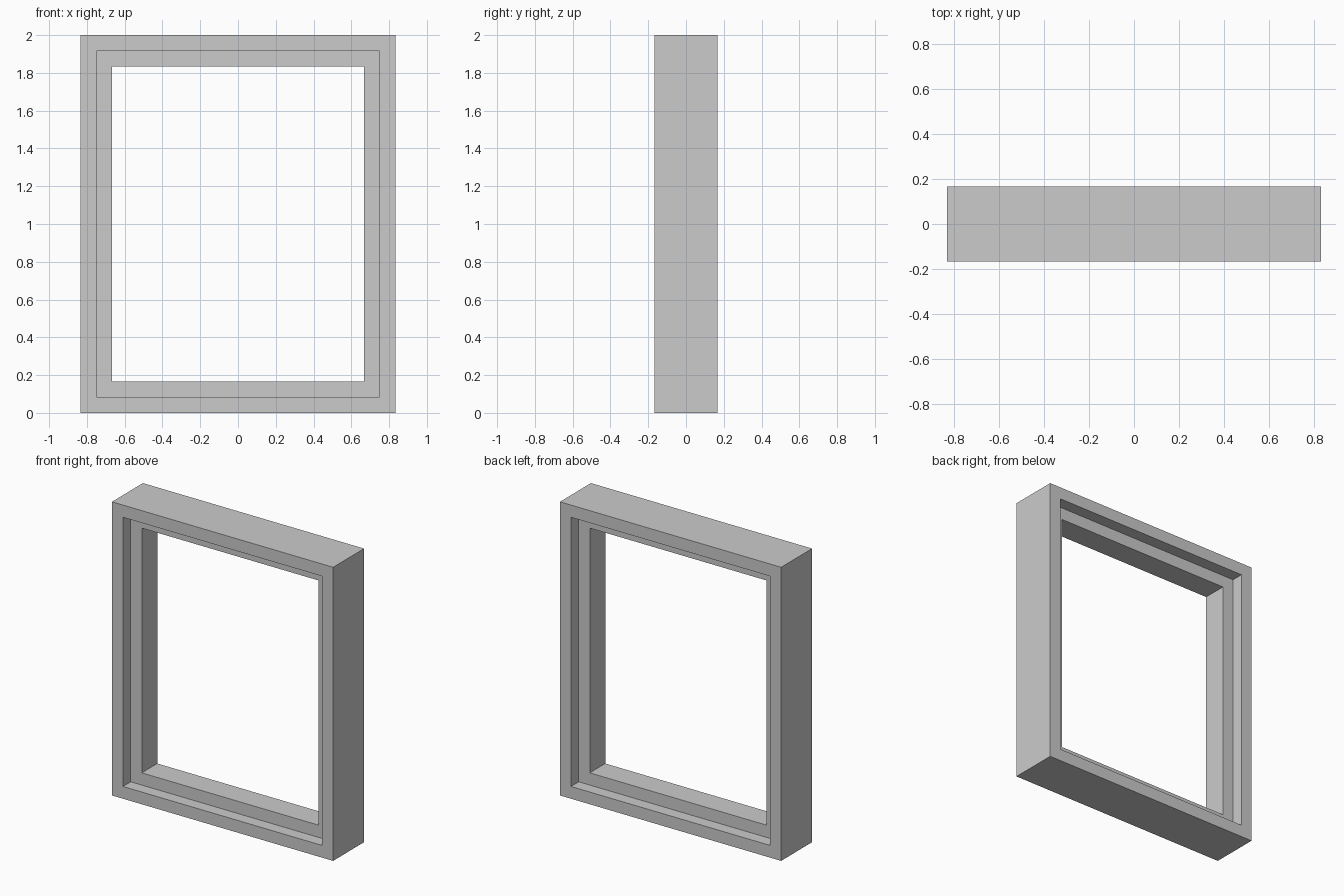
import bpy
import bmesh

if "Cube" in bpy.data.objects:
    bpy.data.objects.remove(bpy.data.objects["Cube"])

W, H = 5 / 6, 2.0   # half width, height
S = 1 / 12          # rebate step
D = 1 / 6           # half depth

# Cross-section as (inset from outer edge, y): rebated on both front and back
profile = [(0, -D), (0, D), (S, D), (S, S), (2 * S, S), (2 * S, -S), (S, -S), (S, -D)]

# Sweep the section round the four mitred corners of the frame
bm = bmesh.new()
rings = []
for sx, top in [(-1, False), (1, False), (1, True), (-1, True)]:
    rings.append([bm.verts.new((sx * (W - i), y, H - i if top else i)) for i, y in profile])

n = len(profile)
for c in range(4):
    a, b = rings[c], rings[(c + 1) % 4]
    for k in range(n):
        j = (k + 1) % n
        bm.faces.new((a[k], a[j], b[j], b[k]))
bmesh.ops.recalc_face_normals(bm, faces=bm.faces)

mesh = bpy.data.meshes.new("window_frame")
bm.to_mesh(mesh)
bm.free()
frame = bpy.data.objects.new("window_frame", mesh)
bpy.context.collection.objects.link(frame)
